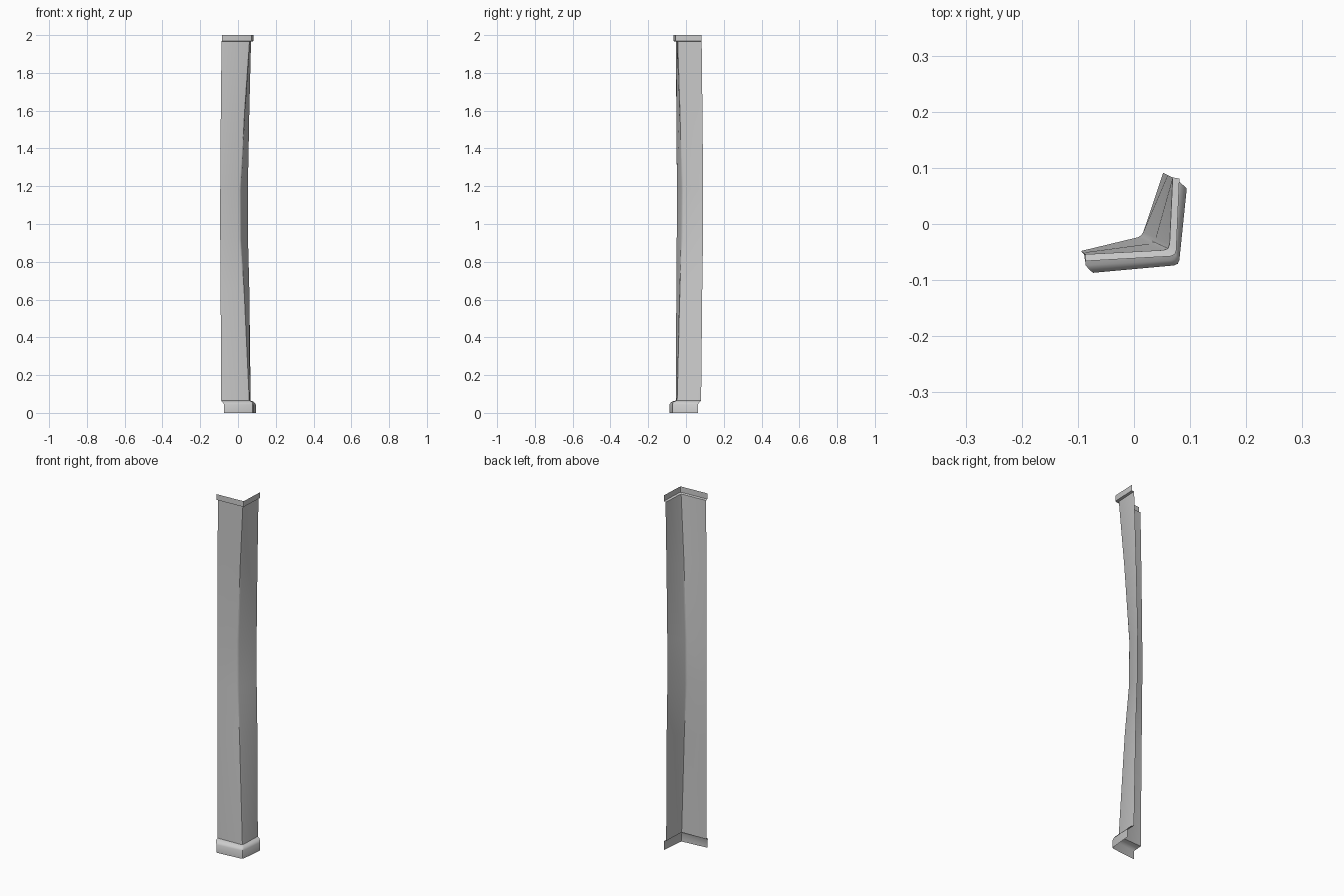
import bpy
from mathutils import Vector

if "Cube" in bpy.data.objects:
    bpy.data.objects.remove(bpy.data.objects["Cube"])


def ring(z, left, corner, right, bevel):
    """L-shaped outline: front arm end, rounded corner, side arm end."""
    l, c, r = (Vector((p[0], p[1], z)) for p in (left, corner, right))
    a = c + (l - c).normalized() * bevel
    b = c + (r - c).normalized() * bevel
    mid = (a + b) * 0.25 + c * 0.5
    return [l, a, mid, b, r]


def sheet(name, rings):
    """Open single-skin strip lofted through rings listed bottom to top."""
    verts, faces = [], []
    for r in rings:
        verts += [tuple(v) for v in ring(*r)]
    for i in range(len(rings) - 1):
        for j in range(4):
            k = i * 5 + j
            faces.append((k, k + 1, k + 6, k + 5))
    me = bpy.data.meshes.new(name)
    me.from_pydata(verts, [], faces)
    ob = bpy.data.objects.new(name, me)
    bpy.context.collection.objects.link(ob)
    bpy.context.view_layer.objects.active = ob
    ob.select_set(True)
    bpy.ops.object.shade_smooth_by_angle(angle=0.6)
    ob.select_set(False)
    return ob


# Ends of the angled post, shared with the trims
low = (0.065, (-0.089, -0.054), (0.062, -0.049), (0.067, 0.080), 0.010)
high = (1.965, (-0.087, -0.054), (0.063, -0.046), (0.069, 0.083), 0.010)

# Post whose corner is worn inward around the middle
sheet("corner_post", [
    low,
    (0.65, (-0.092, -0.051), (0.034, -0.034), (0.060, 0.086), 0.009),
    (0.92, (-0.094, -0.049), (0.015, -0.024), (0.053, 0.090), 0.008),
    (1.18, (-0.094, -0.048), (0.014, -0.022), (0.052, 0.091), 0.008),
    (1.60, (-0.091, -0.051), (0.037, -0.034), (0.060, 0.087), 0.009),
    high,
])

# Base trim: flared shoulder down to a straight plinth
plinth = ((-0.073, -0.087), (0.080, -0.073), (0.094, 0.063), 0.009)
sheet("base_trim", [
    (0.0, *plinth),
    (0.045, *plinth),
    (0.053, (-0.079, -0.082), (0.078, -0.070), (0.089, 0.068), 0.009),
    (0.060, (-0.086, -0.074), (0.074, -0.064), (0.081, 0.075), 0.009),
    low,
])

# Top trim: ledge stepping outward, then an upright band
band = ((-0.086, -0.066), (0.075, -0.057), (0.081, 0.081), 0.010)
sheet("top_trim", [high, (1.968, *band), (2.0, *band)])
